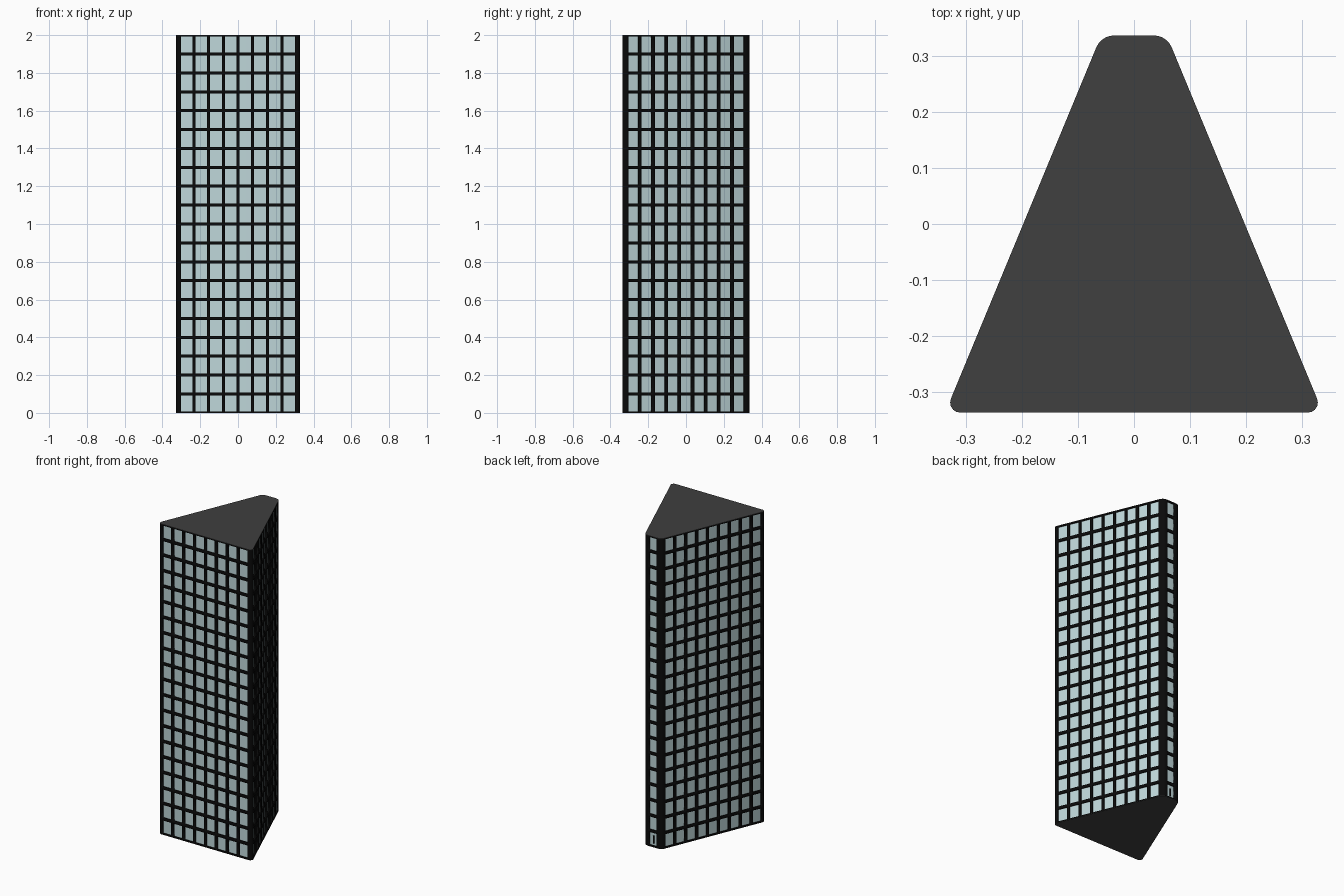
import bpy, bmesh, math
from mathutils import Vector

if "Cube" in bpy.data.objects:
    bpy.data.objects.remove(bpy.data.objects["Cube"])

HEIGHT, FLOORS, BAR, DEPTH, CAP = 2.0, 20, 0.008, 0.012, 0.002
# footprint: corner point, rounding radius, window columns on the side that follows
FOOT = [(Vector((-0.3375, -0.337)), 0.018, 8),
        (Vector((0.3375, -0.337)), 0.018, 9),
        (Vector((0.0585, 0.337)), 0.035, 1),
        (Vector((-0.0585, 0.337)), 0.035, 9)]


def material(name, rgb):
    m = bpy.data.materials.new(name)
    m.diffuse_color = (*rgb, 1)
    m.use_nodes = True
    m.node_tree.nodes["Principled BSDF"].inputs["Base Color"].default_value = m.diffuse_color
    return m


def finish(name, bm, mat):
    bmesh.ops.recalc_face_normals(bm, faces=bm.faces)
    me = bpy.data.meshes.new(name)
    bm.to_mesh(me)
    bm.free()
    me.materials.append(mat)
    ob = bpy.data.objects.new(name, me)
    bpy.context.collection.objects.link(ob)
    return ob


def outline(inset=0.0, steps=5):
    """Rounded footprint as one list of arc points per corner."""
    arcs = []
    for i, (p, r, _) in enumerate(FOOT):
        a = (p - FOOT[i - 1][0]).normalized()
        b = (FOOT[(i + 1) % 4][0] - p).normalized()
        turn = a.angle(b)
        c = p - a * r * math.tan(turn / 2) + Vector((-a.y, a.x)) * r
        start = math.atan2(-a.x, a.y)
        arcs.append([c + (r - inset) * Vector((math.cos(start + turn * k / steps),
                                               math.sin(start + turn * k / steps)))
                     for k in range(steps + 1)])
    return arcs


def prism(name, pts, z0, z1, mat):
    bm = bmesh.new()
    lo = [bm.verts.new((p.x, p.y, z0)) for p in pts]
    hi = [bm.verts.new((p.x, p.y, z1)) for p in pts]
    bm.faces.new(lo[::-1])
    bm.faces.new(hi)
    for i in range(len(pts)):
        j = (i + 1) % len(pts)
        bm.faces.new((lo[i], lo[j], hi[j], hi[i]))
    return finish(name, bm, mat)


glass = material("glass", (0.52, 0.68, 0.70))
black = material("frame_black", (0.003, 0.003, 0.003))
grey = material("roof_grey", (0.05, 0.05, 0.05))

# glass core and end slabs
outer = [p for arc in outline() for p in arc]
inner = [p for arc in outline(DEPTH - 0.001) for p in arc]
prism("glass_core", inner, CAP, HEIGHT - CAP, glass)
prism("roof", outer, HEIGHT - CAP, HEIGHT, grey)
prism("base", outer, 0, CAP, grey)

# facade grid: path around the tower, flagging segments that hold windows
path = []
arcs = outline()
for i, arc in enumerate(arcs):
    path += [(p, False) for p in arc]
    end, n = arcs[(i + 1) % 4][0], FOOT[i][2]
    d = end - arc[-1]
    unit = d.normalized()
    for k in range(n):
        path.append((arc[-1] + d * k / n + unit * BAR, True))
        path.append((arc[-1] + d * (k + 1) / n - unit * BAR, False))
levels = [CAP]
for k in range(FLOORS):
    levels += [k * HEIGHT / FLOORS + BAR, (k + 1) * HEIGHT / FLOORS - BAR]
levels.append(HEIGHT - CAP)

bm = bmesh.new()
rows = [[bm.verts.new((p.x, p.y, z)) for p, _ in path] for z in levels]
for r in range(len(levels) - 1):
    for i, (_, window) in enumerate(path):
        if window and r % 2 == 1:
            continue
        j = (i + 1) % len(path)
        bm.faces.new((rows[r][i], rows[r][j], rows[r + 1][j], rows[r + 1][i]))
frame = finish("window_frame", bm, black)
# outward normals so the thickness grows inward
if frame.data.polygons[0].normal.dot(frame.data.polygons[0].center) < 0:
    frame.data.flip_normals()
mod = frame.modifiers.new("thickness", "SOLIDIFY")
mod.thickness, mod.offset = DEPTH, -1
mod.use_even_offset = True

# small door divider on the back ground floor
y = 0.337 - DEPTH
prism("door_divider", [Vector((-0.003, y)), Vector((0.003, y)),
                       Vector((0.003, y + 0.006)), Vector((-0.003, y + 0.006))],
      0.02, 0.07, black)

# smooth rounded corners, crisp window edges
bpy.ops.object.select_all(action="DESELECT")
for name in ("window_frame", "glass_core"):
    ob = bpy.data.objects[name]
    ob.select_set(True)
    bpy.context.view_layer.objects.active = ob
bpy.ops.object.shade_smooth_by_angle(angle=math.radians(30))
